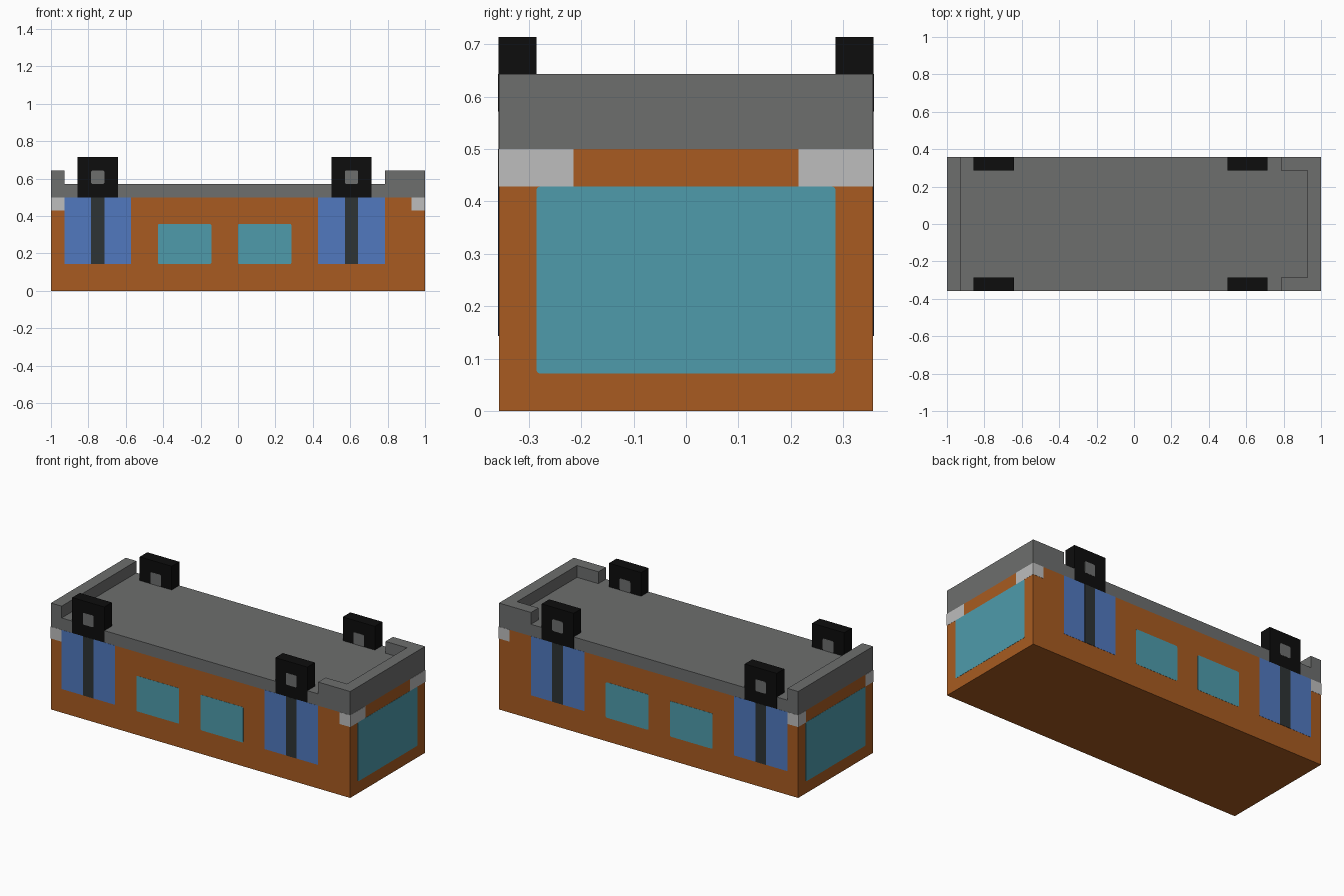
import bpy
import bmesh
from mathutils import Vector

U = 1 / 14      # block unit: the body is 28 x 10 x 7 units
SKIN = 0.014    # plate thickness above a surface, in units

cube = bpy.data.objects.get("Cube")
if cube:
    bpy.data.objects.remove(cube, do_unlink=True)


def material(name, rgb):
    m = bpy.data.materials.new(name)
    m.use_nodes = True
    m.diffuse_color = (*rgb, 1)
    m.node_tree.nodes["Principled BSDF"].inputs["Base Color"].default_value = (*rgb, 1)
    return m


orange = material("burnt orange", (0.392, 0.105, 0.015))
grey = material("mid grey", (0.153, 0.157, 0.155))
silver = material("silver", (0.51, 0.51, 0.51))
blue = material("door blue", (0.082, 0.19, 0.52))
teal = material("window teal", (0.077, 0.33, 0.41))
dark = material("charcoal", (0.027, 0.034, 0.036))
black = material("wheel black", (0.004, 0.004, 0.004))


def box(name, mat, x, y, z, round_axis=None, radius=0.1):
    """Box from ranges in units; round_axis rounds the edges along that axis."""
    bm = bmesh.new()
    bmesh.ops.create_cube(bm, size=1)
    ranges = [sorted(r) for r in (x, y, z)]
    for v in bm.verts:
        v.co = Vector([r[0] if c < 0 else r[1] for c, r in zip(v.co, ranges)]) * U
    if round_axis is not None:
        edges = [e for e in bm.edges
                 if abs((e.verts[0].co - e.verts[1].co).normalized()[round_axis]) > 0.9]
        bmesh.ops.bevel(bm, geom=edges, offset=radius * U, segments=2,
                        profile=0.5, affect='EDGES')
    mesh = bpy.data.meshes.new(name)
    bm.to_mesh(mesh)
    bm.free()
    mesh.materials.append(mat)
    obj = bpy.data.objects.new(name, mesh)
    bpy.context.collection.objects.link(obj)
    return obj


# Main body and chassis deck
box("body", orange, (-14, 14), (-5, 5), (0, 7))
box("chassis_deck", grey, (-14, 14), (-5, 5), (7, 8))

# Raised end rails; the left end has short side arms
box("right_end_rail", grey, (-14, -13), (-5, 5), (8, 9))
box("left_end_rail", grey, (13, 14), (-5, 5), (8, 9))

# End windows
for side, name in ((-1, "right"), (1, "left")):
    box(name + "_end_window", teal, (side * 13.9, side * (14 + SKIN)),
        (-4, 4), (1, 6), round_axis=0)

for s, side in ((-1, "front"), (1, "back")):
    outer = s * (5 + SKIN)
    plate = (s * 4.9, outer)
    box(side + "_rail_arm", grey, (11, 13), (s * 4, s * 5), (8, 9))

    # Corner lamps
    box(side + "_left_lamp", silver, (13, 14 + SKIN), (s * 3, outer), (6, 7))
    box(side + "_right_lamp", silver, (-13, -14 - SKIN), (s * 4, outer), (6, 7))

    # Side windows
    for i, x in enumerate((-6, 0)):
        box(f"{side}_window_{i + 1}", teal, (x, x + 4), plate, (2, 5), round_axis=1)

    # Doors with centre strip, and the wheel above each
    for x, end in ((-10.5, "right"), (8.5, "left")):
        name = f"{side}_{end}_"
        box(name + "door", blue, (x - 2.5, x + 2.5), plate, (2, 7))
        box(name + "door_strip", dark, (x - 0.5, x + 0.5),
            (s * 4.9, s * (5 + 2 * SKIN)), (2, 7))
        box(name + "wheel", black, (x - 1.5, x + 1.5), (s * 4, outer), (7, 10))
        box(name + "wheel_hub", grey, (x - 0.5, x + 0.5),
            (s * (4 - SKIN), s * (5 + 2 * SKIN)), (8, 9), round_axis=1)
